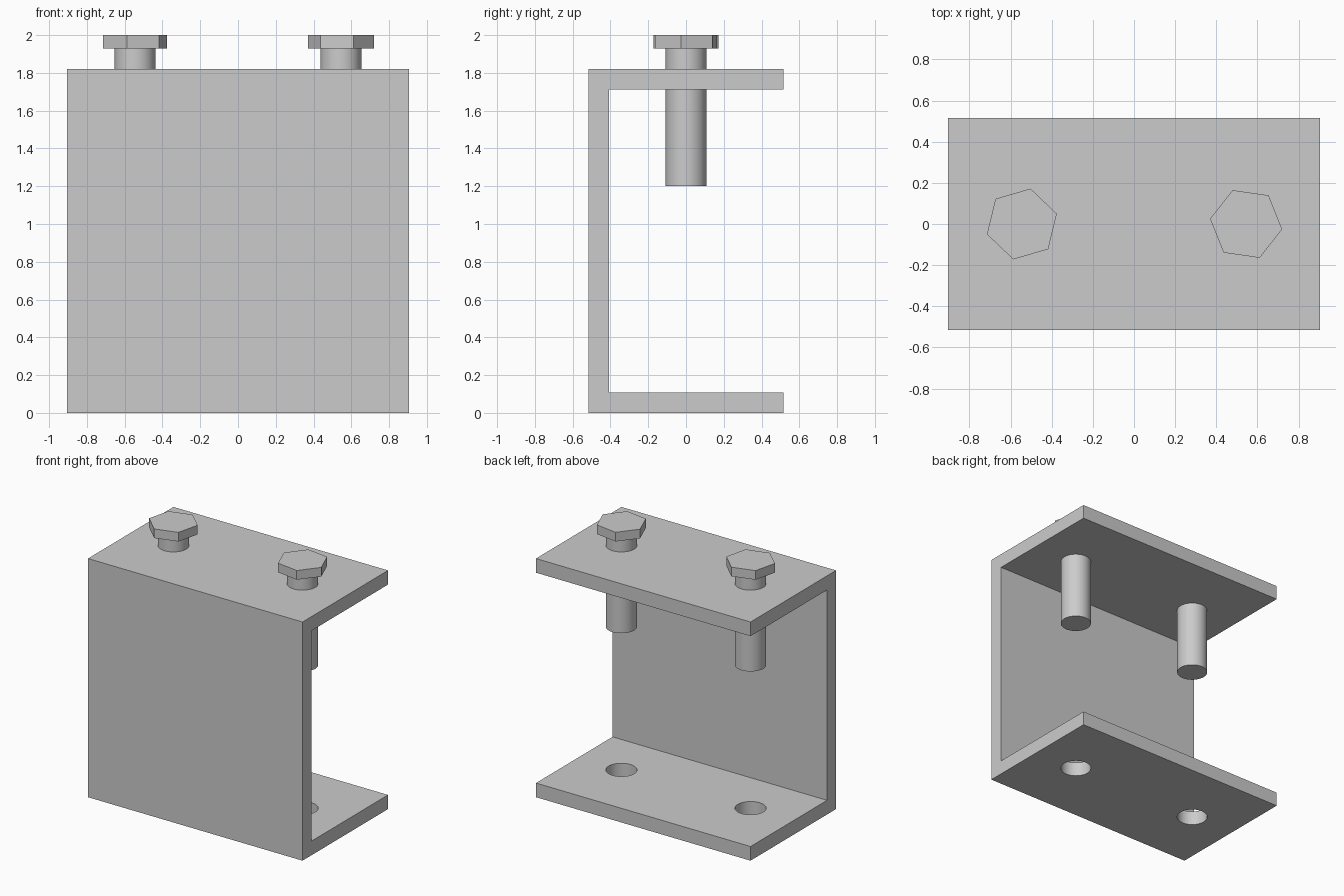
import bpy
import bmesh
import math

cube = bpy.data.objects.get("Cube")
if cube:
    bpy.data.objects.remove(cube, do_unlink=True)

WIDTH, DEPTH, HEIGHT, WALL = 1.81, 1.03, 1.82, 0.108
BOLT_X, SHAFT_R, HEAD_R = 0.545, 0.108, 0.177
SHAFT_BOTTOM, HEAD_BOTTOM, TOP = 1.2, 1.93, 2.0

steel = bpy.data.materials.new("grey steel")
steel.use_nodes = True
grey = (0.6, 0.6, 0.6, 1)
steel.diffuse_color = grey
steel.node_tree.nodes["Principled BSDF"].inputs["Base Color"].default_value = grey


def smooth(obj):
    bpy.ops.object.select_all(action="DESELECT")
    obj.select_set(True)
    bpy.context.view_layer.objects.active = obj
    bpy.ops.object.shade_smooth_by_angle(angle=math.radians(30))


def prism(name, x, radius, bottom, top, sides, turn=0):
    """Upright prism or cylinder between two heights."""
    bpy.ops.mesh.primitive_cylinder_add(
        vertices=sides, radius=radius, depth=top - bottom,
        location=(x, 0, (bottom + top) / 2))
    obj = bpy.context.object
    obj.name = name
    # primitive's first corner points along +y
    obj.rotation_euler.z = math.radians(turn - 90)
    obj.data.materials.append(steel)
    return obj


# C-shaped channel: side profile extruded along x
front, back = -DEPTH / 2, DEPTH / 2
inner = front + WALL
profile = [(front, 0), (back, 0), (back, WALL), (inner, WALL),
           (inner, HEIGHT - WALL), (back, HEIGHT - WALL),
           (back, HEIGHT), (front, HEIGHT)]
bm = bmesh.new()
face = bm.faces.new([bm.verts.new((-WIDTH / 2, y, z)) for y, z in profile])
end = bmesh.ops.extrude_face_region(bm, geom=[face])["geom"]
bmesh.ops.translate(bm, vec=(WIDTH, 0, 0),
                    verts=[v for v in end if isinstance(v, bmesh.types.BMVert)])
bmesh.ops.recalc_face_normals(bm, faces=bm.faces)
mesh = bpy.data.meshes.new("channel")
bm.to_mesh(mesh)
bm.free()
mesh.materials.append(steel)
channel = bpy.data.objects.new("channel", mesh)
bpy.context.collection.objects.link(channel)

# Holes through the lower flange, in line with the bolts
for side in (-1, 1):
    cutter = prism("hole_cutter", side * BOLT_X, SHAFT_R, -WALL, WALL * 2, 48)
    cutter.hide_render = True
    hole = channel.modifiers.new("hole", "BOOLEAN")
    hole.operation = "DIFFERENCE"
    hole.solver = "EXACT"
    hole.object = cutter
    bpy.context.view_layer.objects.active = channel
    bpy.ops.object.modifier_apply(modifier=hole.name)
    bpy.data.objects.remove(cutter, do_unlink=True)
smooth(channel)

# Bolts: round shaft through the upper flange with a hexagonal head
for label, x, turn in (("right", -BOLT_X, 16.3), ("left", BOLT_X, -8.2)):
    smooth(prism(label + "_bolt_shaft", x, SHAFT_R, SHAFT_BOTTOM, HEAD_BOTTOM, 48))
    prism(label + "_bolt_head", x, HEAD_R, HEAD_BOTTOM, TOP, 6, turn)
